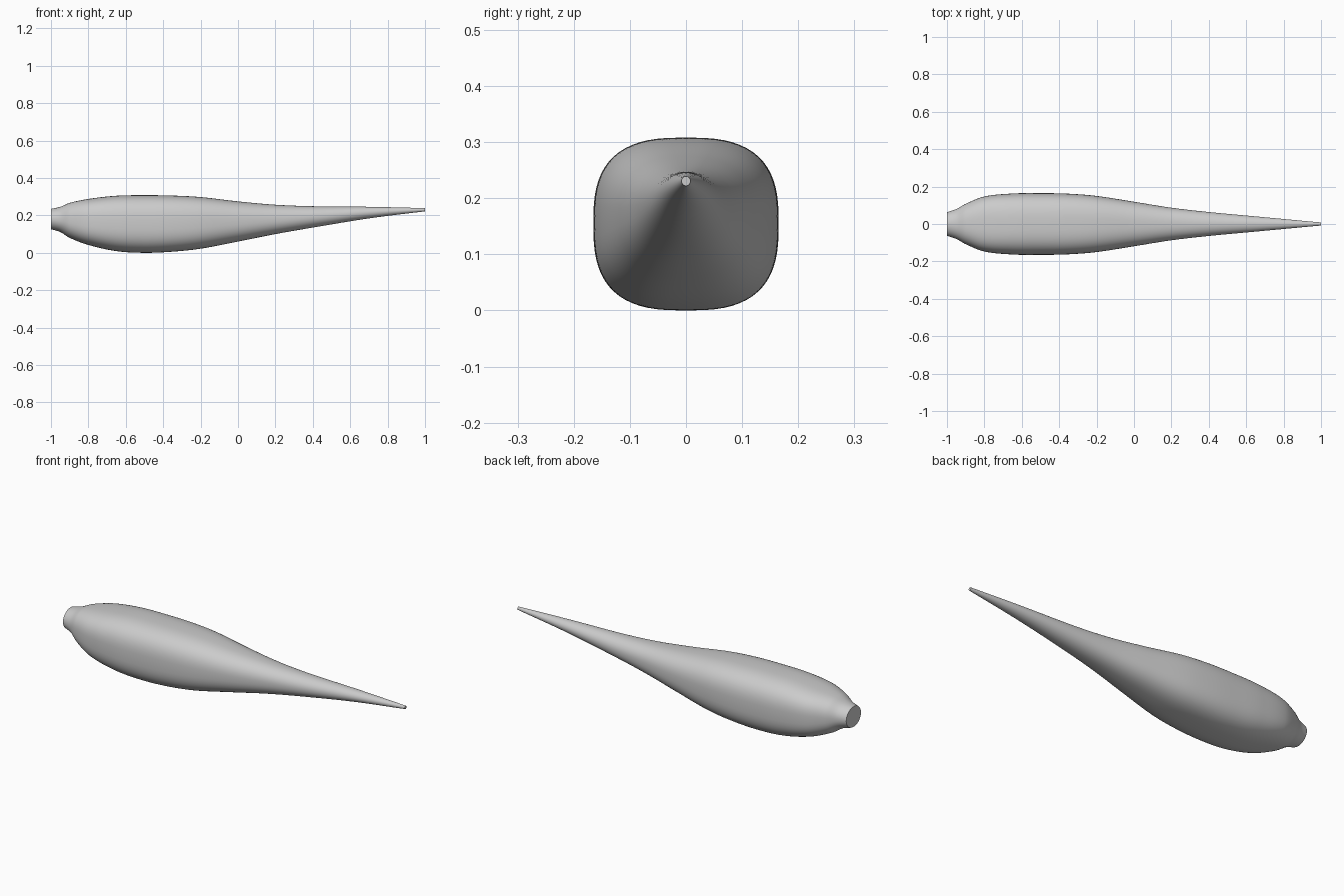
import bpy, bmesh, math

cube = bpy.data.objects.get("Cube")
if cube:
    bpy.data.objects.remove(cube, do_unlink=True)

# Stations along the body: x, top z, bottom z, half width, squareness
STATIONS = [
    (-1, .235, .126, .063, 2), (-.95, .246, .111, .08, 2.2),
    (-.9, .267, .08, .108, 2.5), (-.8, .288, .042, .147, 2.8),
    (-.65, .305, .009, .163, 2.8), (-.5, .308, 0, .165, 2.8),
    (-.35, .306, .006, .162, 2.8), (-.2, .298, .022, .15, 2.7),
    (0, .275, .06, .119, 2.5), (.2, .257, .1, .087, 2.3),
    (.4, .249, .135, .064, 2.1), (.7, .246, .184, .036, 2),
    (1, .239, .222, .008, 2),
]
SIDES, STEPS = 64, 8


def slope(i, k):
    a, b = STATIONS[max(i - 1, 0)], STATIONS[min(i + 1, len(STATIONS) - 1)]
    return (b[k] - a[k]) / (b[0] - a[0])


def blend(i, t, k):
    """Smooth curve through the stations"""
    a, b = STATIONS[i], STATIONS[i + 1]
    h = b[0] - a[0]
    s = t * t * (3 - 2 * t)
    return (a[k] * (1 - s) + b[k] * s
            + h * t * (1 - t) * ((1 - t) * slope(i, k) - t * slope(i + 1, k)))


def power(v, n):
    return math.copysign(abs(v) ** (2 / n), v)


def ring(bm, x, top, bottom, width, n):
    mid, half = (top + bottom) / 2, (top - bottom) / 2
    verts = []
    for j in range(SIDES):
        a = math.tau * j / SIDES
        verts.append(bm.verts.new((x, width * power(math.cos(a), n),
                                   mid + half * power(math.sin(a), n))))
    return verts


# Tapered body, lofted from rounded-square sections
bm = bmesh.new()
rings = []
for i in range(len(STATIONS) - 1):
    for s in range(STEPS):
        t = s / STEPS
        x = STATIONS[i][0] * (1 - t) + STATIONS[i + 1][0] * t
        rings.append(ring(bm, x, *(blend(i, t, k) for k in range(1, 5))))
rings.append(ring(bm, *STATIONS[-1]))
for a, b in zip(rings, rings[1:]):
    for j in range(SIDES):
        k = (j + 1) % SIDES
        bm.faces.new((a[j], a[k], b[k], b[j]))

# Flat caps on the blunt end and the tip
bm.faces.new(rings[0])
bm.faces.new(rings[-1])
bmesh.ops.recalc_face_normals(bm, faces=bm.faces)

mesh = bpy.data.meshes.new("tapered_body")
bm.to_mesh(mesh)
bm.free()
body = bpy.data.objects.new("tapered_body", mesh)
bpy.context.collection.objects.link(body)

# Plain grey material
grey = bpy.data.materials.new("plain_grey")
grey.use_nodes = True
colour = (.6, .6, .6, 1)
grey.diffuse_color = colour
grey.node_tree.nodes["Principled BSDF"].inputs["Base Color"].default_value = colour
mesh.materials.append(grey)

bpy.context.view_layer.objects.active = body
body.select_set(True)
bpy.ops.object.shade_smooth_by_angle(angle=math.radians(40))
